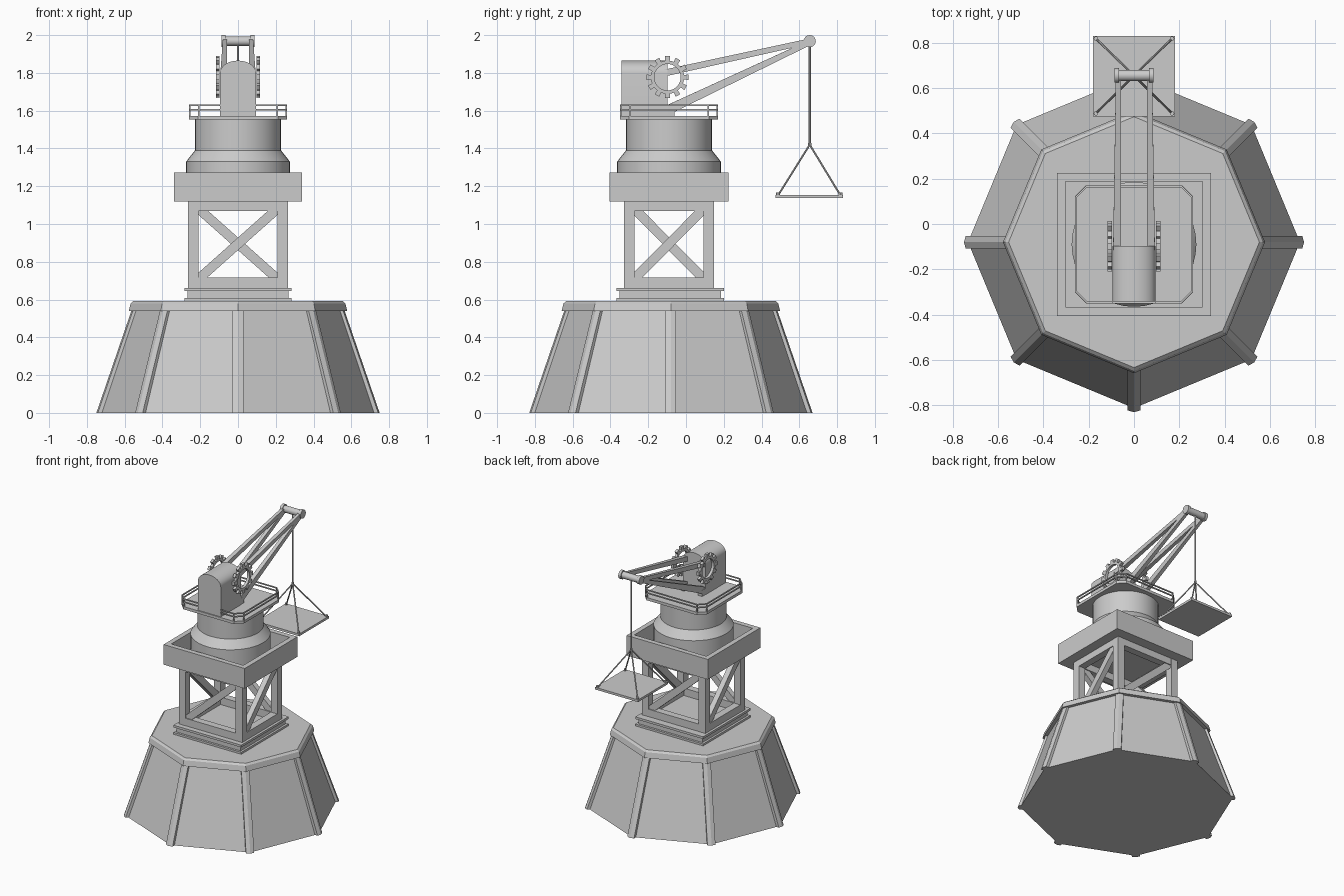
import bpy, bmesh
from math import sin, cos, pi
from mathutils import Vector

if "Cube" in bpy.data.objects:
    bpy.data.objects.remove(bpy.data.objects["Cube"])

BY, UY = -0.08, -0.09      # centre of the base / of everything above it


def finish(name, bm, smooth=False):
    bmesh.ops.recalc_face_normals(bm, faces=bm.faces)
    me = bpy.data.meshes.new(name)
    bm.to_mesh(me)
    bm.free()
    ob = bpy.data.objects.new(name, me)
    bpy.context.collection.objects.link(ob)
    if smooth:
        bpy.ops.object.select_all(action='DESELECT')
        ob.select_set(True)
        bpy.context.view_layer.objects.active = ob
        bpy.ops.object.shade_smooth_by_angle(angle=0.6)
    return ob


def stack(name, rings, smooth=False, closed=False):
    """Bridge successive rings of points; cap the ends unless closed."""
    bm = bmesh.new()
    vs = [[bm.verts.new(p) for p in r] for r in rings]
    n = len(vs[0])
    pairs = list(zip(vs, vs[1:])) + ([(vs[-1], vs[0])] if closed else [])
    for a, b in pairs:
        for i in range(n):
            j = (i + 1) % n
            bm.faces.new((a[i], a[j], b[j], b[i]))
    if not closed:
        bm.faces.new(vs[0])
        bm.faces.new(vs[-1])
    return finish(name, bm, smooth)


def circle(r, z, n, cy):
    return [(r * cos(2 * pi * i / n), cy + r * sin(2 * pi * i / n), z) for i in range(n)]


def rect(hx, hy, z, cy=UY, cx=0):
    return [(cx - hx, cy - hy, z), (cx + hx, cy - hy, z), (cx + hx, cy + hy, z), (cx - hx, cy + hy, z)]


def box(name, x0, x1, y0, y1, z0, z1):
    c, h = (x0 + x1) / 2, (x1 - x0) / 2
    return stack(name, [rect(h, (y1 - y0) / 2, z, (y0 + y1) / 2, c) for z in (z0, z1)])


def bar(name, a, b, w, h, w2=None, h2=None):
    """Rectangular bar between two points, w sideways and h upright (half sizes)."""
    a, b = Vector(a), Vector(b)
    d = (b - a).normalized()
    side = d.cross(Vector((0, 0, 1)))
    side = side.normalized() if side.length > 1e-4 else Vector((1, 0, 0))
    up = side.cross(d)
    rings = []
    for p, u, v in ((a, w, h), (b, w2 or w, h2 or h)):
        rings.append([p + side * u * s + up * v * t for s, t in ((-1, -1), (1, -1), (1, 1), (-1, 1))])
    return stack(name, rings)


def rod(name, a, b, r, n=8, smooth=True):
    a, b = Vector(a), Vector(b)
    q = (b - a).to_track_quat('Z', 'Y')
    return stack(name, [[p + q @ Vector(c) for c in circle(r, 0, n, 0)] for p in (a, b)], smooth)


# Octagonal base, cap and corner ribs
stack("base", [circle(0.732, 0, 8, BY), circle(0.55, 0.545, 8, BY)])
stack("base_cap", [circle(r, z, 8, BY) for r, z in ((0.578, 0.54), (0.568, 0.58), (0.553, 0.593))])
for i in range(8):
    a = i * pi / 4
    rad, tan = Vector((cos(a), sin(a), 0)), Vector((-sin(a), cos(a), 0))
    rings = []
    for r, z in ((0.75, 0), (0.563, 0.545)):
        o = Vector((0, BY, z))
        rings.append([o + rad * (r - 0.07) - tan * 0.028, o + rad * (r - 0.008) - tan * 0.028,
                      o + rad * r, o + rad * (r - 0.008) + tan * 0.028, o + rad * (r - 0.07) + tan * 0.028])
    stack("base_rib", rings)

# Stepped plinth
for h, z0, z1 in ((0.284, 0.59, 0.608), (0.268, 0.608, 0.645), (0.284, 0.645, 0.662)):
    stack("plinth", [rect(h, h, z, -0.083) for z in (z0, z1)])

# Open frame: posts, beams and one diagonal per side
corners = [Vector((sx * 0.238, UY + sy * 0.21, 0)) for sx, sy in ((-1, -1), (1, -1), (1, 1), (-1, 1))]
for i, c in enumerate(corners):
    d = corners[(i + 1) % 4]
    box("frame_post", c.x - 0.028, c.x + 0.028, c.y - 0.028, c.y + 0.028, 0.66, 1.125)
    for name, z in (("lower_beam", 0.69), ("upper_beam", 1.097)):
        bar(name, c + Vector((0, 0, z)), d + Vector((0, 0, z)), 0.027, 0.028)
    bar("diagonal_brace", c.lerp(d, 0.04) + Vector((0, 0, 0.70)),
        c.lerp(d, 0.96) + Vector((0, 0, 1.09)), 0.02, 0.025)

# Open tray deck
stack("deck_tray", [rect(0.34, 0.315, 1.12), rect(0.34, 0.315, 1.272),
                    rect(0.302, 0.277, 1.272), rect(0.302, 0.277, 1.145)])

# Round turret
stack("turret", [circle(r, z, 40, UY) for r, z in
                 ((0.275, 1.14), (0.275, 1.33), (0.228, 1.39), (0.228, 1.555))], True)


# Chamfered platform
def chamfered(h, c, z):
    k = h - c
    return [(x, UY + y, z) for x, y in ((k, -h), (h, -k), (h, k), (k, h), (-k, h), (-h, k), (-h, -k), (-k, -h))]


stack("platform", [chamfered(0.26, 0.048, z) for z in (1.552, 1.573)])

# Railing, open where the cabin stands
rail = [Vector(p) for p in chamfered(0.256, 0.048, 0)]
rail = [Vector((0.095, rail[0].y, 0))] + rail + [Vector((-0.095, rail[0].y, 0))]
for i, p in enumerate(rail):
    if 0 < i < len(rail) - 1:
        bar("rail_post", p + Vector((0, 0, 1.57)), p + Vector((0, 0, 1.632)), 0.004, 0.004)
    if i < len(rail) - 1:
        for z in (1.606, 1.629):
            bar("rail", p + Vector((0, 0, z)), rail[i + 1] + Vector((0, 0, z)), 0.004, 0.004)

# Cabin with arched roof
arch = [(-0.095, 1.57), (0.095, 1.57)] + [(0.095 * cos(i * pi / 16), 1.80 + 0.065 * sin(i * pi / 16))
                                         for i in range(17)]
stack("cabin", [[(x, y, z) for x, z in arch] for y in (-0.342, -0.098)], True)

# Toothed ring gears
TEETH = 12
for s in (-1, 1):
    outer, inner = [], []
    for t in range(TEETH):
        for off, r in ((-0.5, 0.088), (-0.26, 0.088), (-0.24, 0.112), (0.24, 0.112), (0.26, 0.088)):
            a = 2 * pi * (t + off) / TEETH
            outer.append((r * cos(a), r * sin(a)))
            inner.append((0.07 * cos(a), 0.07 * sin(a)))
    x0, x1 = s * 0.097, s * 0.117
    stack("gear", [[(x, -0.098 + u, 1.777 + v) for u, v in prof]
                   for x, prof in ((x0, outer), (x1, outer), (x1, inner), (x0, inner))], closed=True)

# Boom: an upper and a lower arm each side, joined at the tip
TY, TZ = 0.655, 1.968
for s in (-1, 1):
    bar("upper_arm", (s * 0.075, -0.11, 1.80), (s * 0.069, TY, TZ), 0.017, 0.018, 0.011, 0.014)
    bar("lower_arm", (s * 0.075, -0.10, 1.602), (s * 0.069, TY, TZ - 0.008), 0.017, 0.025, 0.011, 0.013)
    box("arm_foot", s * 0.075 - 0.018, s * 0.075 + 0.018, -0.115, -0.06, 1.57, 1.62)
    rod("tip_disc", (s * 0.066, TY, TZ), (s * 0.087, TY, TZ), 0.032, 20)
rod("tip_roller", (-0.07, TY, TZ), (0.07, TY, TZ), 0.025, 20)

# Hoist rope, slings and hanging pallet
rod("hoist_rope", (0, TY, TZ), (0, TY, 1.42), 0.006)
rod("sling_knot", (0, TY, 1.43), (0, TY, 1.41), 0.009)
box("pallet", -0.18, 0.18, 0.475, 0.83, 1.137, 1.154)
for sx in (-1, 1):
    for sy in (-1, 1):
        foot = Vector((sx * 0.168, 0.6525 + sy * 0.165, 1.152))
        rod("sling", (0, TY, 1.42), foot, 0.005)
        rod("sling_anchor", foot, foot + Vector((0, 0, 0.014)), 0.01)
